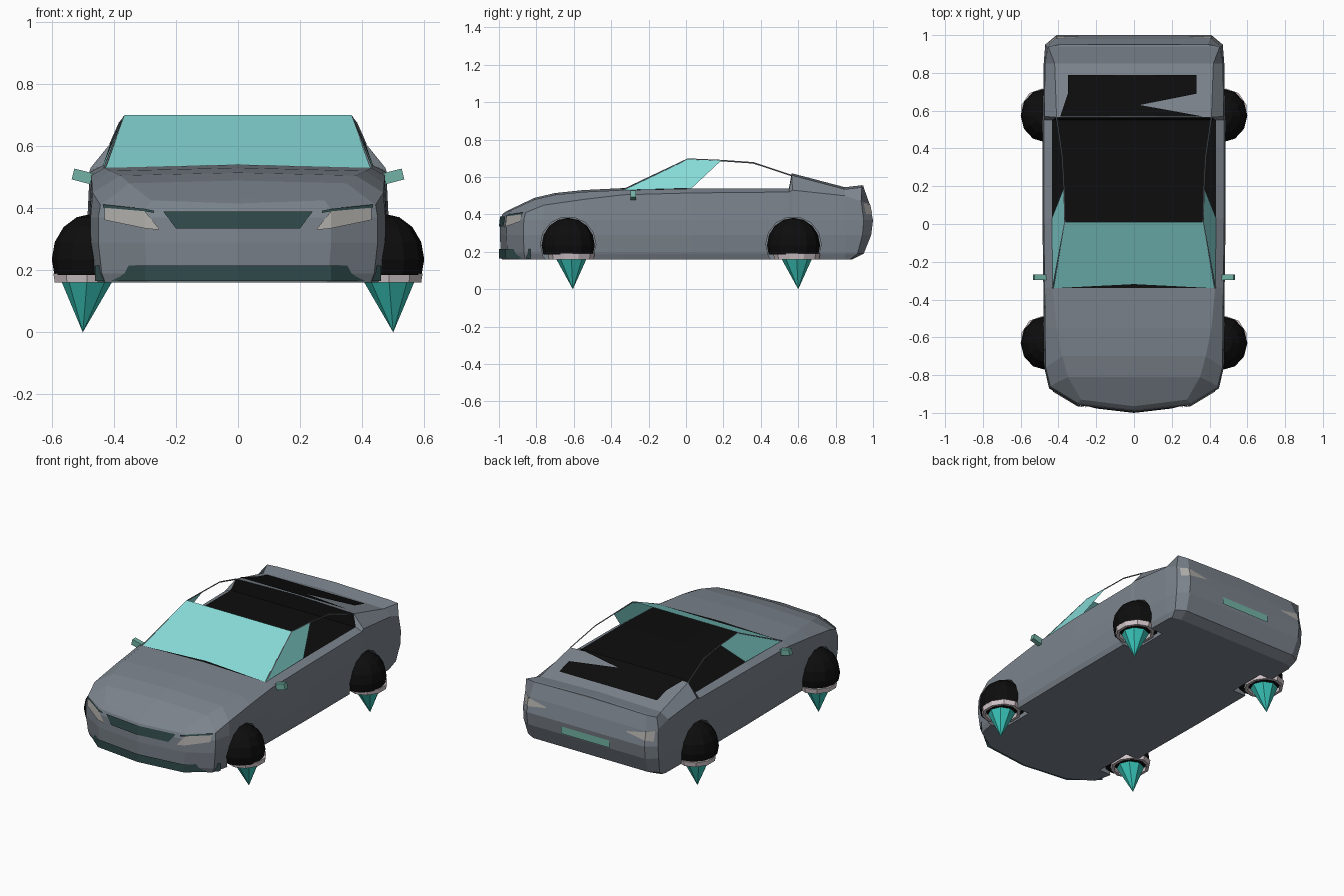
import bpy, bmesh, math
from mathutils import Matrix, Vector

if "Cube" in bpy.data.objects:
    bpy.data.objects.remove(bpy.data.objects["Cube"])


def mat(name, rgb):
    m = bpy.data.materials.new(name)
    m.diffuse_color = (*rgb, 1)
    m.use_nodes = True
    m.node_tree.nodes["Principled BSDF"].inputs["Base Color"].default_value = m.diffuse_color
    return m


PAINT = mat("paint", (.2, .23, .265))
BLACK = mat("black", (.004, .004, .004))
GLASS = mat("glass", (.24, .7, .68))
GRILLE = mat("grille", (.03, .07, .07))
LAMP = mat("lamp", (.42, .41, .39))
TRIM = mat("trim", (.17, .45, .38))
RING = mat("ring", (.62, .54, .57))
SPIKE = mat("spike", (.04, .55, .48))


def finish(name, bm, *mats):
    me = bpy.data.meshes.new(name)
    bm.to_mesh(me)
    bm.free()
    ob = bpy.data.objects.new(name, me)
    bpy.context.collection.objects.link(ob)
    for m in mats:
        me.materials.append(m)
    return ob


def sheet(name, polys, m):
    bm = bmesh.new()
    for p in polys:
        bm.faces.new([bm.verts.new(c) for c in p])
    bmesh.ops.remove_doubles(bm, verts=bm.verts, dist=1e-4)
    return finish(name, bm, m)


def interp(pts, x):
    x = abs(x)
    for (x0, y0), (x1, y1) in zip(pts, pts[1:]):
        if x <= x1:
            return y0 + (y1 - y0) * (x - x0) / (x1 - x0)
    return pts[-1][1]


# Body: stacked plan outlines, closed across the centre line and mirrored
plan = [(0, -.995), (.3, -.96), (.45, -.87), (.475, -.76), (.478, -.55), (.48, -.34),
        (.485, .03), (.485, .55), (.482, .57), (.478, .85), (.47, .95), (.41, 1), (0, 1)]
levels = [(.16, .95, .01, .11), (.19, .975, .005, .05), (.29, 1, 0, .01), (.37, 1, .003, 0)]
shoulder_z = [.40, .40, .41, .45, .48, .505, .515, .52, .53, .50, .47, .46, .46]
top = [(0, -.965, .415), (.28, -.93, .425), (.35, -.81, .48), (.38, -.7, .505),
       (.41, -.55, .52), (.43, -.34, .53), (.435, .03, .538), (.435, .55, .538),
       (.41, .565, .61), (.42, .85, .535), (.455, .94, .545), (.39, .95, .545), (0, .95, .545)]


def slide(y, front, rear):
    # move only the ends of an outline inwards
    if y < -.8:
        return y + front
    return y - rear * max(0, (y - .85) / .15)


rings = [[(x * s, slide(y, f, r), z) for x, y in plan] for z, s, f, r in levels]
rings.append([(x * .985, slide(y, .012, .02), z) for (x, y), z in zip(plan, shoulder_z)])
rings.append(top)
rings.append([(0, y, z + (0 if -.1 < y < .56 else .025 * x)) for x, y, z in top])
rings.insert(0, [(0, y, z) for x, y, z in rings[0]])

bm = bmesh.new()
vs = [[bm.verts.new(p) for p in ring] for ring in rings]
for r in range(len(vs) - 1):
    for i in range(len(plan) - 1):
        f = bm.faces.new((vs[r][i], vs[r][i + 1], vs[r + 1][i + 1], vs[r + 1][i]))
        if r == len(vs) - 2 and i in (5, 6, 7):
            f.material_index = 1          # dark cabin
bmesh.ops.remove_doubles(bm, verts=bm.verts, dist=1e-4)
bmesh.ops.mirror(bm, geom=bm.verts[:] + bm.edges[:] + bm.faces[:], axis='X', merge_dist=1e-4)
bmesh.ops.recalc_face_normals(bm, faces=bm.faces)
body = finish("body", bm, PAINT, BLACK)

# Wheel wells
bm = bmesh.new()
for sx in (-1, 1):
    for y in (-.63, .575):
        bmesh.ops.create_cone(bm, cap_ends=True, segments=14, radius1=.148, radius2=.148, depth=.24,
                              matrix=Matrix.Translation((sx * .49, y, .24)) @ Matrix.Rotation(math.pi / 2, 4, 'Y'))
cutter = finish("wheel_well_cutter", bm, PAINT)
cutter.hide_render = True
cutter.hide_viewport = True
cut = body.modifiers.new("wells", 'BOOLEAN')
cut.operation = 'DIFFERENCE'
cut.solver = 'EXACT'
cut.object = cutter

# Pods in the wheel wells: dark dome, pale ring, pointed flame
for sx, side in ((-1, "left"), (1, "right")):
    for y, end in ((-.63, "front"), (.575, "rear")):
        tag = f"{end}_{side}_"
        bm = bmesh.new()
        bmesh.ops.create_uvsphere(bm, u_segments=12, v_segments=8, radius=1,
                                  matrix=Matrix.Translation((sx * .47, y, .235)) @ Matrix.Diagonal((.13, .142, .147, 1)))
        cutp = bmesh.ops.bisect_plane(bm, geom=bm.verts[:] + bm.edges[:] + bm.faces[:],
                                      plane_co=(0, 0, .185), plane_no=(0, 0, -1), clear_outer=True)
        bmesh.ops.contextual_create(bm, geom=[e for e in cutp['geom_cut'] if isinstance(e, bmesh.types.BMEdge)])
        finish(tag + "dome", bm, BLACK)

        cx, cy = sx * .487, y + .017
        bm = bmesh.new()
        loops = []
        for rad, z in ((.095, .16), (.113, .16), (.118, .19), (.095, .19)):
            loops.append([bm.verts.new((cx + rad * .96 * math.cos(a), cy + rad * 1.06 * math.sin(a), z))
                          for a in (math.tau * (k + .5) / 10 for k in range(10))])
        for k in range(4):
            a, b = loops[k], loops[(k + 1) % 4]
            for j in range(10):
                bm.faces.new((a[j], a[(j + 1) % 10], b[(j + 1) % 10], b[j]))
        bmesh.ops.recalc_face_normals(bm, faces=bm.faces)
        finish(tag + "ring", bm, RING)

        bm = bmesh.new()
        tip = bm.verts.new((sx * .5, cy + .008, 0))
        base = [bm.verts.new((cx + .08 * math.cos(math.tau * k / 8), cy + .08 * math.sin(math.tau * k / 8), .16))
                for k in range(8)]
        for k in range(8):
            bm.faces.new((tip, base[(k + 1) % 8], base[k]))
        bm.faces.new(base)
        finish(tag + "spike", bm, SPIKE)

# Glass, roof rails and mirrors
sheet("windscreen", [[(-.43, -.34, .53), (.43, -.34, .53), (.365, .01, .7), (-.365, .01, .7)]], GLASS)
for s, side in ((-1, "left"), (1, "right")):
    sheet(side + "_window", [[(s * .43, -.34, .53), (s * .435, .03, .54), (s * .372, .19, .69),
                              (s * .365, .01, .7)]], GLASS)
    cu = bpy.data.curves.new(side + "_rail", 'CURVE')
    cu.dimensions = '3D'
    cu.bevel_depth = .004
    cu.bevel_resolution = 0
    cu.materials.append(PAINT)
    path = [(.43, -.34, .53), (.365, .01, .696), (.37, .19, .688), (.38, .36, .676), (.41, .565, .608)]
    sp = cu.splines.new('POLY')
    sp.points.add(len(path) - 1)
    for p, (x, y, z) in zip(sp.points, path):
        p.co = (s * x, y, z, 1)
    bpy.context.collection.objects.link(bpy.data.objects.new(side + "_rail", cu))

    bm = bmesh.new()
    for loc, size in (((.5, -.282, .502), (.065, .03, .036)), ((.455, -.285, .49), (.05, .014, .014))):
        bmesh.ops.create_cube(bm, size=1, matrix=Matrix.Translation((s * loc[0], *loc[1:]))
                              @ Matrix.Rotation(-s * .25, 4, 'Y') @ Matrix.Diagonal((*size, 1)))
    finish(side + "_mirror", bm, TRIM)


# Panels laid on the curved nose and tail: columns of (x, low z, high z)
def panel(name, cols, m, rear=False):
    def at(x, z):
        if rear:
            return (x, interp(plan[:9:-1], x) + .003 - max(0, z - .37) * .22, z)
        return (x, interp(plan[:4], x) - .005 + max(0, z - .37) * .3, z)
    sheet(name, [[at(a[0], a[1]), at(b[0], b[1]), at(b[0], b[2]), at(a[0], a[2])]
                 for a, b in zip(cols, cols[1:])], m)


panel("upper_grille", [(-.24, .388, .39), (-.2, .335, .39), (0, .335, .39), (.2, .335, .39), (.24, .388, .39)], GRILLE)
panel("lower_grille", [(-.46, .165, .215), (-.3, .165, .215), (0, .165, .215), (.3, .165, .215), (.46, .165, .215)], GRILLE)
panel("plate", [(-.17, .3, .345), (.17, .3, .345)], TRIM, True)
for s, side in ((-1, "left"), (1, "right")):
    panel(side + "_headlight", [(s * .255, .33, .335), (s * .3, .335, .39), (s * .43, .362, .402)], LAMP)
    panel(side + "_headlight_brow", [(s * .27, .385, .392), (s * .3, .39, .398), (s * .435, .402, .412)], GRILLE)
    panel(side + "_tail_light", [(s * .28, .425, .43), (s * .41, .405, .455), (s * .45, .4, .46)], LAMP, True)

# Dark rear window lying in the deck
def deck(x, y):
    return (x, y, .627 - .263 * (y - .56))


sheet("rear_window", [[deck(-.35, .69), deck(-.05, .69), deck(.33, .69), deck(.33, .79), deck(-.35, .79)],
                      [deck(-.39, .57), deck(.36, .57), deck(.03, .63), deck(.33, .69), deck(-.35, .69)]], BLACK)
